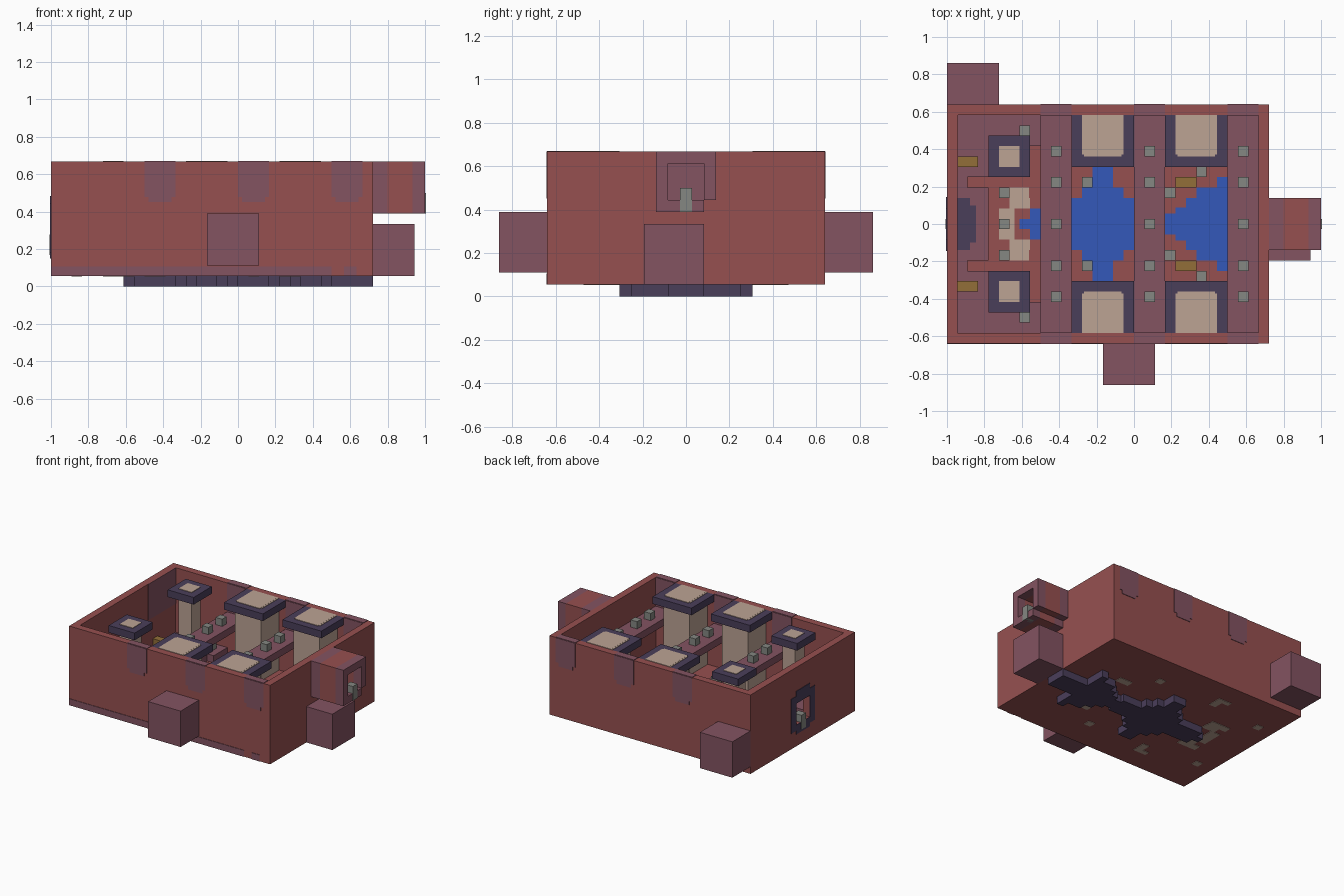
import bpy
import bmesh

old = bpy.data.objects.get("Cube")
if old:
    bpy.data.objects.remove(old, do_unlink=True)

V = 1 / 18          # block size
X0, Y0 = -1.0, -15.5 * V
T = 0.07            # plate thickness in blocks


def material(name, rgb):
    lin = [((c / 255 + 0.055) / 1.055) ** 2.4 for c in rgb] + [1.0]
    m = bpy.data.materials.new(name)
    m.use_nodes = True
    m.diffuse_color = lin
    m.node_tree.nodes["Principled BSDF"].inputs["Base Color"].default_value = lin
    return m


RED = material("brick red", (150, 80, 80))
PURPLE = material("dusty purple", (131, 83, 97))
DARK = material("dark violet", (74, 62, 90))
BEIGE = material("sand beige", (188, 163, 148))
BLUE = material("water blue", (52, 88, 186))
GREY = material("stone grey", (133, 135, 130))
GOLD = material("old gold", (146, 110, 56))


def build(name, mat, boxes):
    """One object from boxes given as block ranges (x0,x1,y0,y1,z0,z1)."""
    bm = bmesh.new()
    for x0, x1, y0, y1, z0, z1 in boxes:
        made = bmesh.ops.create_cube(bm, size=1)["verts"]
        for v in made:
            v.co = (X0 + V * (x1 if v.co.x > 0 else x0),
                    Y0 + V * (y1 if v.co.y > 0 else y0),
                    V * (z1 if v.co.z > 0 else z0))
    mesh = bpy.data.meshes.new(name)
    bm.to_mesh(mesh)
    bm.free()
    mesh.materials.append(mat)
    ob = bpy.data.objects.new(name, mesh)
    bpy.context.collection.objects.link(ob)
    return ob


def mirrored(boxes):
    """Add the copy on the other side of the middle line."""
    return boxes + [(a, b, 31 - d, 31 - c, e, f) for a, b, c, d, e, f in boxes]


def frame(x0, x1, y, z, size, notch=0):
    """Square tube along x with walls one block thick."""
    e, t = y + size, z + size
    return [(x0, x1, y, e, t - 1, t), (x0, x1, y, e - notch, z, z + 1),
            (x0, x1, y, y + 1, z + 1, t - 1), (x0, x1, e - 1, e, z + 1, t - 1)]


# Floor and walls, with a window through the left wall
build("floor", RED, [(0, 31, 4, 27, 1, 2)])
build("side_walls", RED, mirrored([(0, 31, 4, 5, 2, 12)]))
build("end_wall", RED, [(30, 31, 5, 26, 2, 12)])
build("window_wall", RED, mirrored([(0, 1, 5, 14, 2, 12)])
      + [(0, 1, 14, 17, 2, 4), (0, 1, 14, 17, 7, 12)])
build("window_surround", DARK, mirrored([(-T, 0, 12.9, 14, 3.2, 8)])
      + [(-T, 0, 14, 17, 7, 8.7), (-T, 0, 14, 17, 2.7, 4)])
build("window_lamp", GREY, [(-T * 2, 1, 15, 16, 3, 5)])

# Solid side rooms
build("front_room", PURPLE, [(15, 20, 0, 4, 2, 7)])
build("back_room", PURPLE, [(0, 5, 27, 31, 2, 7)])
build("lower_end_room", PURPLE, [(31, 35, 12, 17, 1, 6)])

# Upper tunnel on the end wall
build("tunnel_ends", PURPLE, frame(31, 32.4, 13, 7, 5, 1) + frame(34.8, 36, 13, 7, 5, 1)
      + [(31, 31 + T, 14, 17, 8, 11)])
build("tunnel_middle", RED, frame(32.4, 34.8, 13, 7, 5, 1))
build("tunnel_lamp", GREY, [(35, 36 + T, 15, 16, 7, 9)])

# Bridges across the hall with stone lamps, and stains on the walls next to them
bridges, lamps, stains = [], [], []
for x in (9, 18, 27):
    bridges.append((x, x + 3, 5, 26, 7, 8))
    lamps += [(x + 1, x + 2, y, y + 1, 8, 9) for y in (8, 11, 15, 19, 22)]
    stains += [(x, x + 3, 4 - T, 4, 8.6, 12), (x + 0.4, x + 2.6, 4 - T, 4, 8.1, 8.6),
               (x, x + 3, 4, 5, 12, 12 + T), (x, x + 3, 5, 5 + T, 8, 12)]
build("bridges", PURPLE, bridges)
build("bridge_lamps", GREY, lamps)
build("wall_stains", PURPLE, mirrored(stains) + [
    (0, 27, 4 - T, 4, 1, 1.9), (28.2, 29.4, 4 - T, 4, 1, 1.9),
    (1, 1 + T, 20, 26, 7, 12)])

# Raised floor at the window end
build("raised_floor", PURPLE, mirrored([(1, 8, 20, 26, 2, 3), (8, 9, 23, 26, 2, 3),
                                        (1, 2, 19, 20, 2, 3)])
      + [(1, 4, 12, 19, 2, 3)])
build("dark_landing", DARK, [(1, 2.2, 13, 18, 3, 3 + T), (2.2, 2.8, 13.7, 17.3, 3, 3 + T)])

# Pillars: wide ones against the side walls, slim ones near the window
caps, shafts, tops = [], [], []
for x in (12, 21):
    caps.append((x, x + 6, 21, 26, 11, 12))
    shafts.append((x + 1, x + 5, 22, 26, 2, 11))
    tops += [(x + 1.2, x + 4.8, 22, 26, 12, 12 + T), (x + 1, x + 5, 22.2, 26, 12, 12 + T * 0.8)]
caps.append((4, 8, 20, 24, 11, 12))
shafts.append((5, 7, 21, 23, 2, 11))
tops.append((5, 7, 21, 23, 12, 12 + T))
build("pillar_caps", DARK, mirrored(caps))
build("pillar_shafts", BEIGE, mirrored(shafts))
build("pillar_tops", BEIGE, mirrored(tops))

# Stream: (start, end, half width) strips for the water and the bed below it
stream = [(7, 8, 0.5), (8, 9, 1.5), (9, 12, 1.5), (12, 13, 2.5), (13, 14, 3.5),
          (14, 16, 5.5), (16, 17, 3.5), (17, 18, 2.5), (18, 21, 1.5), (21, 22, 1),
          (22, 23, 1.6), (23, 24, 2.5), (24, 26, 3.5), (26, 27, 4.5), (27, 31, 1.5)]
build("water", BLUE, [(a, b, 15.5 - w, 15.5 + w, 2, 2 + T)
                      for a, b, w in stream if b < 28])
build("stream_bed", DARK, [(a, b, 15.5 - w, 15.5 + w, 0, 1) for a, b, w in stream])

# Sand bank around the spring, also showing under the floor
bank = [(5, 7.9, 18, 19), (6, 8, 17, 18), (5, 6.5, 14.5, 17)]
for name, z in (("sand_bank", 2), ("sand_underside", 1 - T)):
    build(name, BEIGE, mirrored([b + (z, z + T) for b in bank]))
build("underside_patches", BEIGE, mirrored([
    (10, 11, 22, 24, 1 - T, 1), (9, 10, 23.3, 24, 1 - T, 1),
    (19, 20, 22, 23, 1 - T, 1), (22, 24, 19, 20, 1 - T, 1), (2, 3, 21, 22, 1 - T, 1)]))

# Loose stones and gold chests on the floor
stones = [(13, 19, 2), (21, 18, 2), (24, 20, 2), (5, 18, 2), (7, 24, 3)]
build("floor_stones", GREY, mirrored([(x, x + 1, y, y + 1, z, z + 1) for x, y, z in stones])
      + [(5, 6, 15, 16, 2, 3)])
build("chests", GOLD, mirrored([(1, 3, 21, 22, 3, 4), (22, 24, 19, 20, 2, 3)]))
